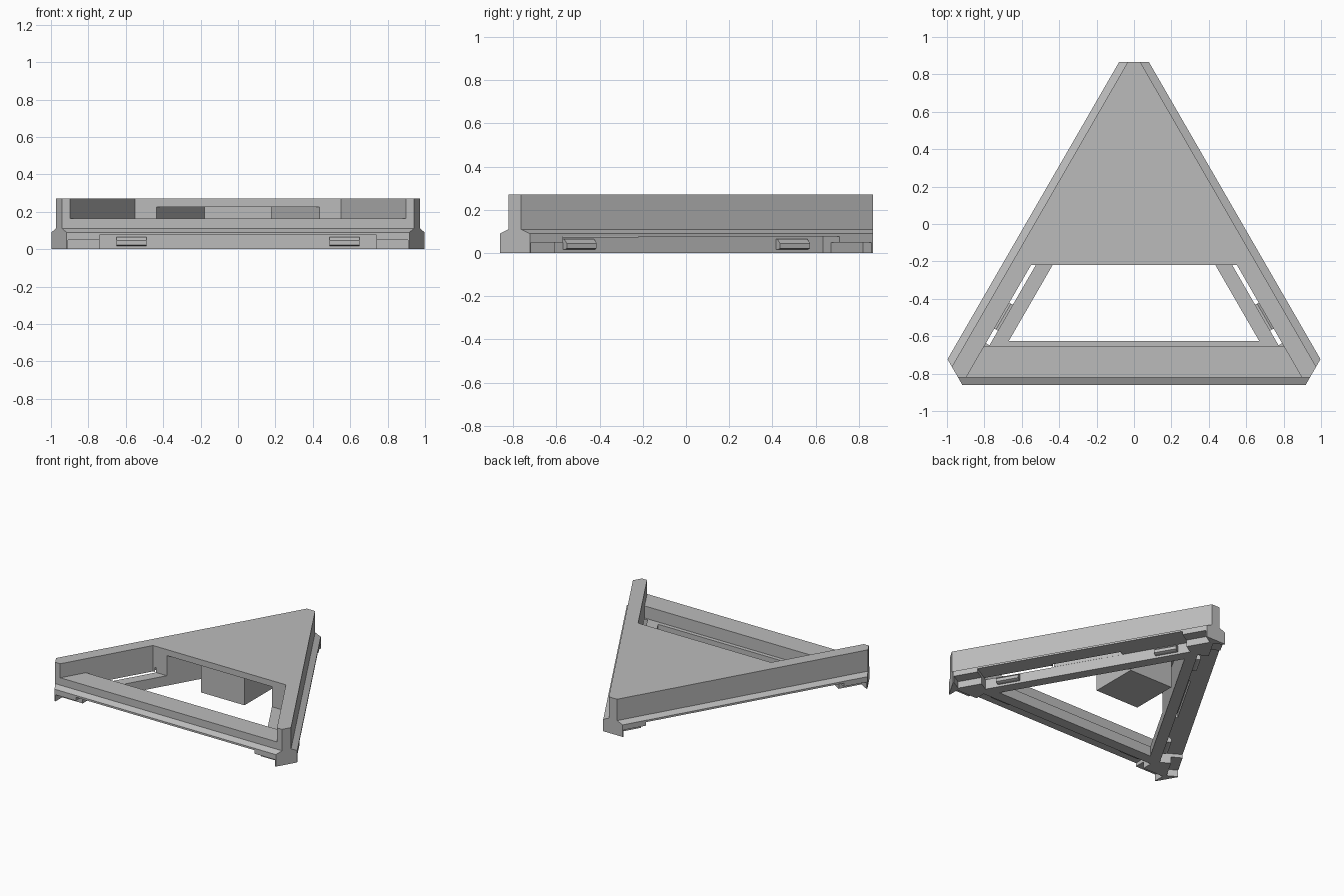
import bpy, bmesh
from math import radians, sin, cos, tan
from mathutils import Matrix, Vector

cube = bpy.data.objects.get("Cube")
if cube:
    bpy.data.objects.remove(cube, do_unlink=True)

MID = Vector((0, -0.24, 0))      # centre of the triangle
INRADIUS = 0.622
CORNER = 1.105                   # distance of the blunted corners
DECK_Y = -0.22                   # front edge of the deck

grey = bpy.data.materials.new("stone grey")
grey.use_nodes = True
grey.diffuse_color = (0.5, 0.5, 0.5, 1)
bsdf = next(n for n in grey.node_tree.nodes if n.type == 'BSDF_PRINCIPLED')
bsdf.inputs["Base Color"].default_value = (0.5, 0.5, 0.5, 1)


def loft(name, rings):
    """Closed solid through a stack of matching rings."""
    bm = bmesh.new()
    loops = [[bm.verts.new(p) for p in ring] for ring in rings]
    n = len(loops[0])
    for a, b in zip(loops, loops[1:]):
        for i in range(n):
            j = (i + 1) % n
            bm.faces.new((a[i], a[j], b[j], b[i]))
    bm.faces.new(loops[0][::-1])
    bm.faces.new(loops[-1])
    bmesh.ops.recalc_face_normals(bm, faces=bm.faces)
    mesh = bpy.data.meshes.new(name)
    bm.to_mesh(mesh)
    bm.free()
    mesh.materials.append(grey)
    ob = bpy.data.objects.new(name, mesh)
    bpy.context.collection.objects.link(ob)
    return ob


def prism(name, outline, z0, z1):
    return loft(name, [[(x, y, z) for x, y in outline] for z in (z0, z1)])


def rect(x0, x1, y0, y1):
    return [(x0, y0), (x1, y0), (x1, y1), (x0, y1)]


def blunt_triangle(offset, z):
    """Triangle moved inward by offset, corners cut by fixed planes."""
    half = (2 * INRADIUS - 2 * offset - CORNER) * tan(radians(30))
    ring = []
    for deg in (-30, 90, 210):
        a = radians(deg)
        out, side = Vector((cos(a), sin(a), 0)), Vector((-sin(a), cos(a), 0))
        for s in (-half, half):
            p = MID + out * CORNER + side * s
            ring.append((p.x, p.y, z))
    return ring


def half_width(offset, y):
    """Half width of the inset triangle at height y of the plan."""
    return (MID.y + 2 * (INRADIUS - offset) - y) * tan(radians(30))


def band(offset, y0, y1):
    a, b = half_width(offset, y0), half_width(offset, y1)
    return [(-a, y0), (a, y0), (b, y1), (-b, y1)]


def around(ob, deg):
    ob.data.transform(Matrix.Translation(MID) @ Matrix.Rotation(radians(deg), 4, 'Z')
                      @ Matrix.Translation(-MID))


def carve(body, cutter):
    cutter.hide_render = True
    mod = body.modifiers.new("carve", 'BOOLEAN')
    mod.operation = 'DIFFERENCE'
    mod.solver = 'EXACT'
    mod.object = cutter
    bpy.context.view_layer.objects.active = body
    bpy.ops.object.modifier_apply(modifier=mod.name)
    bpy.data.objects.remove(cutter, do_unlink=True)


# Main body: wide plinth, chamfer, upper wall
body = loft("tile_body", [blunt_triangle(o, z) for o, z in
                          ((0, 0), (0, 0.09), (0.04, 0.11), (0.04, 0.27))])

# Hollow underside, leaving the deck as a roof
front = MID.y - INRADIUS
apex = MID.y + 2 * (INRADIUS - 0.235)
low = front + 0.237
w = half_width(0.235, low)
carve(body, prism("hollow", [(-w, low), (w, low), (0, apex)], -0.1, 0.225))

# Open area in front of the deck, and the lower pit behind the front wall
carve(body, prism("front_opening", band(0.135, -1.0, DECK_Y), 0.165, 0.5))
carve(body, prism("pit", band(0.135, -0.655, DECK_Y), 0.0745, 0.3))

# Undercut along each side: long recess, shallow end steps, centre slot
for deg in (0, 120, 240):
    for name, half, y0, y1, z0, z1 in (
            ("recess", 0.74, -0.2, 0.157, -0.1, 0.076),
            ("end_step", 0.91, -0.2, 0.08, -0.1, 0.05),
            ("slot", 0.25, 0.12, 0.156, 0.05, 0.11)):
        cutter = prism(name, rect(-half, half, front + y0, front + y1), z0, z1)
        around(cutter, deg)
        carve(body, cutter)

# Square post hanging under the deck
prism("centre_post", rect(-0.18, 0.18, -0.18, 0.18), 0.002, 0.23)

# Clip tabs on the inner rails
for k, deg in enumerate((0, 120, 240)):
    for side in (-1, 1):
        rings = []
        for out, z in ((0.135, 0.017), (0.12, 0.022), (0.12, 0.045), (0.145, 0.065)):
            outline = rect(side * 0.57 - 0.08, side * 0.57 + 0.08,
                           front + out, front + 0.165)
            rings.append([(x, y, z) for x, y in outline])
        tab = loft(f"clip_tab_{k}_{'left' if side > 0 else 'right'}", rings)
        around(tab, deg)
